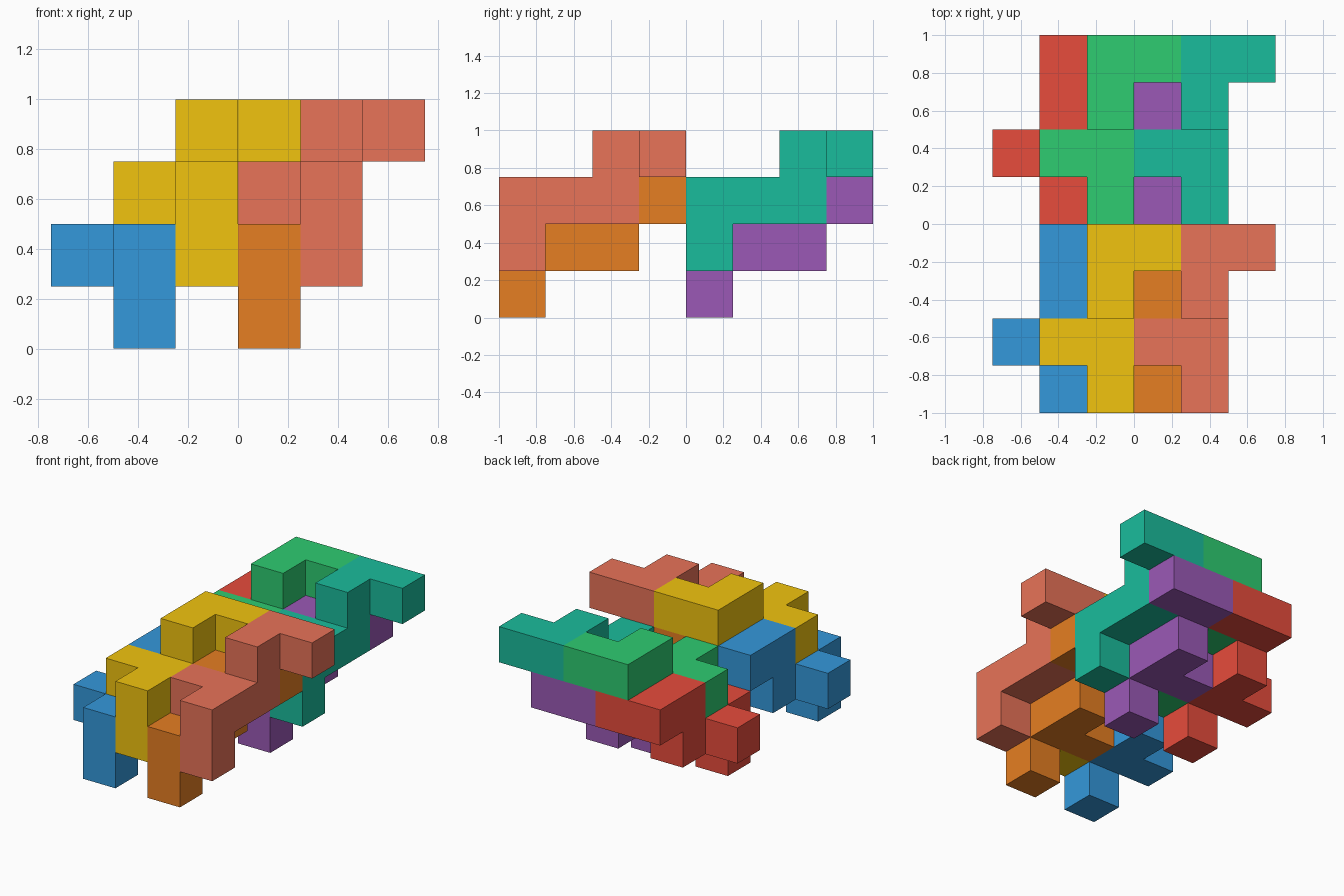
import bpy
import bmesh
from mathutils import Color, Vector

if "Cube" in bpy.data.objects:
    bpy.data.objects.remove(bpy.data.objects["Cube"])

U = 0.25  # edge of one unit cube

# cells of one interlocking piece; all eight pieces are copies of it
CELLS = [(5, 3, 3), (4, 3, 3), (4, 2, 3), (4, 2, 2),
         (4, 1, 2), (4, 0, 2), (4, 0, 1), (3, 1, 2)]

# name, offset in cells, screen colour
PIECES = [
    ("front_salmon_piece", (0, 0, 0), (232, 115, 88)),
    ("front_yellow_piece", (-2, 0, 0), (241, 196, 15)),
    ("front_orange_piece", (-1, 0, -1), (230, 126, 34)),
    ("front_blue_piece", (-3, 0, -1), (52, 152, 219)),
    ("back_teal_piece", (0, 4, 0), (26, 188, 156)),
    ("back_green_piece", (-2, 4, 0), (46, 204, 113)),
    ("back_purple_piece", (-1, 4, -1), (155, 89, 182)),
    ("back_red_piece", (-3, 4, -1), (231, 76, 60)),
]


def polycube_mesh(name, cells):
    """Closed outer skin of a group of unit cubes, flat areas merged."""
    bm = bmesh.new()
    for cell in cells:
        for axis in range(3):
            for side in (0, 1):
                neighbour = list(cell)
                neighbour[axis] += 2 * side - 1
                if tuple(neighbour) in cells:
                    continue
                corners = []
                for a, b in ((0, 0), (1, 0), (1, 1), (0, 1)):
                    p = Vector(cell)
                    p[axis] += side
                    p[(axis + 1) % 3] += a
                    p[(axis + 2) % 3] += b
                    corners.append(bm.verts.new(p * U))
                bm.faces.new(corners if side else corners[::-1])
    bmesh.ops.remove_doubles(bm, verts=bm.verts, dist=0.001)
    bmesh.ops.dissolve_limit(bm, angle_limit=0.01, verts=bm.verts, edges=bm.edges)
    bmesh.ops.recalc_face_normals(bm, faces=bm.faces)
    mesh = bpy.data.meshes.new(name)
    bm.to_mesh(mesh)
    bm.free()
    return mesh


# place the pieces, each with its own colour
for name, offset, rgb in PIECES:
    mesh = polycube_mesh(name, CELLS)
    mat = bpy.data.materials.new(name + "_colour")
    linear = Color([c / 255 for c in rgb]).from_srgb_to_scene_linear()
    mat.diffuse_color = (*linear, 1)
    mat.use_nodes = True
    mat.node_tree.nodes["Principled BSDF"].inputs["Base Color"].default_value = mat.diffuse_color
    mesh.materials.append(mat)
    obj = bpy.data.objects.new(name, mesh)
    obj.location = Vector(offset) * U + Vector((-0.75, -1, 0))
    bpy.context.collection.objects.link(obj)
